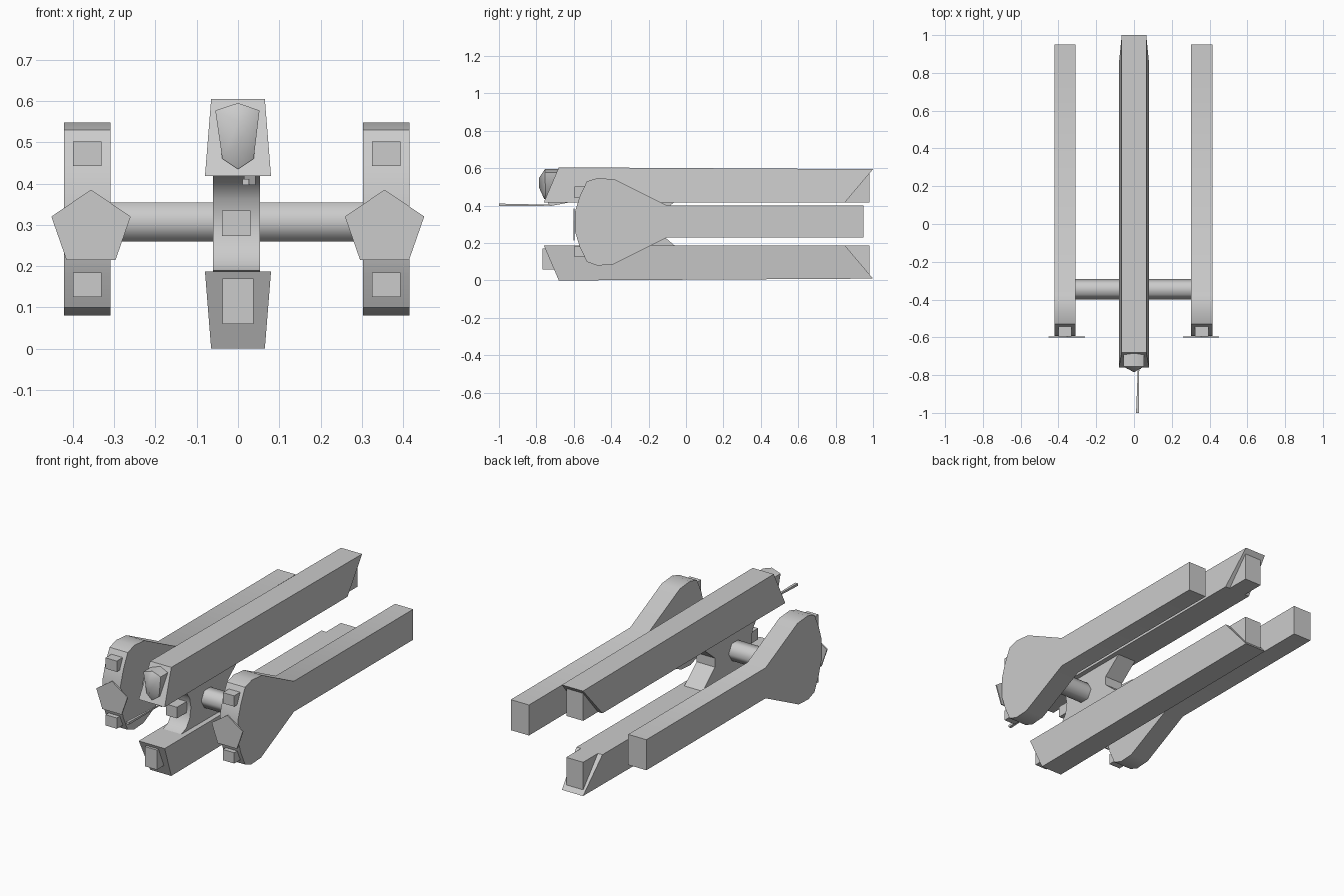
import bpy, bmesh, math

if "Cube" in bpy.data.objects:
    bpy.data.objects.remove(bpy.data.objects["Cube"])


def build(name, verts, faces, smooth=None):
    """Make an object from points and faces, with outward normals."""
    bm = bmesh.new()
    vs = [bm.verts.new(v) for v in verts]
    for f in faces:
        bm.faces.new([vs[i] for i in f])
    bmesh.ops.recalc_face_normals(bm, faces=bm.faces)
    me = bpy.data.meshes.new(name)
    bm.to_mesh(me)
    bm.free()
    ob = bpy.data.objects.new(name, me)
    bpy.context.collection.objects.link(ob)
    if smooth:
        bpy.ops.object.select_all(action='DESELECT')
        ob.select_set(True)
        bpy.context.view_layer.objects.active = ob
        bpy.ops.object.shade_smooth_by_angle(angle=math.radians(smooth))
    return ob


def loft(name, a, b, smooth=None):
    """Join two matching loops and cap both ends."""
    n = len(a)
    sides = [(i, (i + 1) % n, n + (i + 1) % n, n + i) for i in range(n)]
    return build(name, a + b, sides + [range(n), range(n, 2 * n)], smooth)


def slab(name, profile, x0, x1, smooth=None):
    """Extrude a (y, z) profile across x."""
    return loft(name, [(x0, y, z) for y, z in profile],
                [(x1, y, z) for y, z in profile], smooth)


def box(name, x0, x1, y0, y1, z0, z1):
    return slab(name, [(y0, z0), (y1, z0), (y1, z1), (y0, z1)], x0, x1)


# Upper and lower hull beams, mirrored in height, each with a tail block
for label, fz in (("lower", lambda z: z), ("upper", lambda z: 0.605 - z)):
    front = [(-.065, -.68, fz(0)), (.065, -.68, fz(0)),
             (.08, -.76, fz(.187)), (-.08, -.76, fz(.187))]
    rear = [(-.065, 1, fz(.01)), (.065, 1, fz(.01)),
            (.08, .85, fz(.187)), (-.08, .85, fz(.187))]
    loft(label + "_hull", front, rear)
    box(label + "_tail_block", -.052, .052, .8, .98, fz(.015), fz(.187))

# Lower nose block
box("lower_nose_block", -.037, .037, -.767, -.68, .06, .17)

# Faceted canopy with a central ridge on the upper hull
rim = [(0, -.755, .595), (.052, -.755, .577), (.038, -.75, .46),
       (0, -.758, .435), (-.038, -.75, .46), (-.055, -.755, .577)]
back = [(x, -.66, z) for x, y, z in rim]
ridge = [(0, -.785, .55), (0, -.785, .495)]
faces = [(i, (i + 1) % 6, 6 + (i + 1) % 6, 6 + i) for i in range(6)]
faces += [range(6, 12), (0, 1, 12), (1, 2, 13, 12), (2, 3, 13),
          (3, 4, 13), (4, 5, 12, 13), (5, 0, 12)]
build("canopy", rim + back + ridge, faces, 50)

# Pylon between hulls: concave arc at the front, notch at the rear
arc = [(-.575 + .085 * math.cos(math.pi * t / 6), .305 + .116 * math.sin(math.pi * t / 6))
       for t in range(-3, 4)]
slab("centre_pylon", arc + [(-.06, .421), (-.17, .33), (-.17, .28), (-.06, .186)],
     -.06, .053, 35)
box("pylon_block", -.039, .03, -.58, -.47, .273, .335)

# Hexagonal cross bar
slab("cross_bar", [(-.345 + .055 * math.cos(math.pi * i / 3),
                    .307 + .055 * math.sin(math.pi * i / 3)) for i in range(6)],
     -.33, .33, 65)

# Side pods with front blocks and five-sided plates
pod = [(.95, .23), (.95, .4), (-.1, .4), (-.38, .54), (-.47, .548), (-.53, .53),
       (-.568, .45), (-.593, .37), (-.593, .26), (-.568, .18), (-.53, .1),
       (-.475, .08), (-.39, .085), (-.1, .23)]
for side, cx, px in (("left", -.365, -.356), ("right", .359, .355)):
    slab(side + "_pod", pod, cx - .056, cx + .056, 35)
    for level, z in (("upper", .472), ("lower", .155)):
        box(f"{side}_{level}_block", cx - .035, cx + .035, -.596, -.53, z - .03, z + .03)
    pent = [(px + .101 * math.sin(math.tau * i / 5), .291 + .094 * math.cos(math.tau * i / 5))
            for i in range(5)]
    loft(side + "_front_plate", [(x, -.602, z) for x, z in pent],
         [(x, -.595, z) for x, z in pent])

# Thin gun flaring toward the muzzle, on a small wedge mount
loft("gun_barrel", [(.011, -1, .397), (.027, -1, .397), (.027, -1, .411), (.011, -1, .411)],
     [(.022, -.72, .4), (.028, -.72, .4), (.028, -.72, .405), (.022, -.72, .405)])
slab("gun_mount", [(-.74, .42), (-.73, .397), (-.62, .418), (-.62, .422)], .015, .042)
